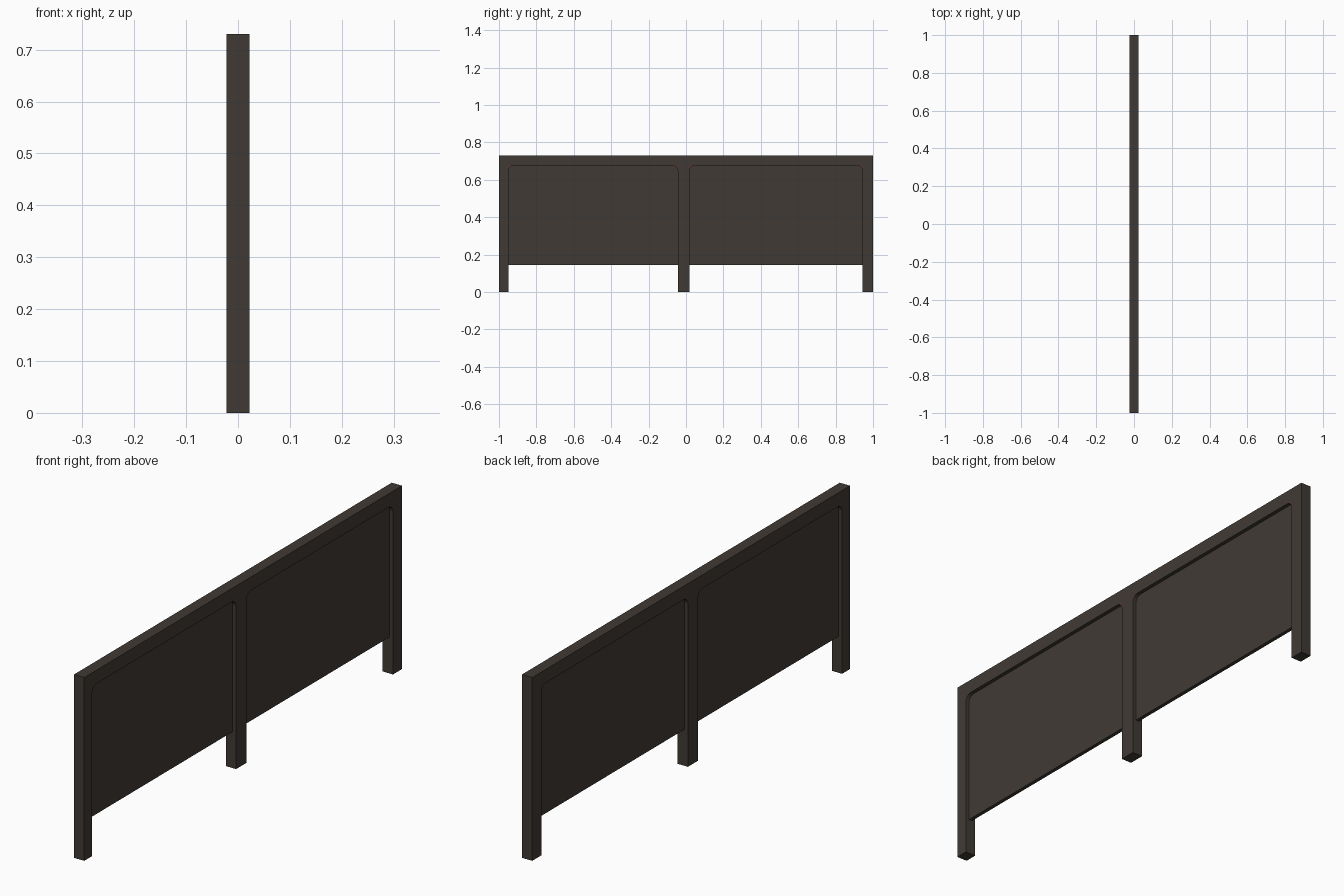
import bpy
import bmesh
import math

if "Cube" in bpy.data.objects:
    bpy.data.objects.remove(bpy.data.objects["Cube"], do_unlink=True)

HALF = 0.0225          # half depth of the frame
PANEL_HALF = 0.0075    # half depth of the recessed panels
HEIGHT, RAIL, PANEL_BOTTOM = 0.73, 0.676, 0.145
RADIUS = 0.028
BAYS = [(-0.95, -0.044), (0.02, 0.943)]


def material(name, color):
    m = bpy.data.materials.new(name)
    m.use_nodes = True
    m.diffuse_color = (*color, 1)
    bsdf = next(n for n in m.node_tree.nodes if n.type == 'BSDF_PRINCIPLED')
    bsdf.inputs["Base Color"].default_value = (*color, 1)
    bsdf.inputs["Roughness"].default_value = 0.8
    return m


wood = material("dark brown wood", (0.051, 0.042, 0.034))
red = material("reddish brown", (0.1, 0.036, 0.03))


def slab(name, outline, half, *mats):
    """Extrude a (y, z) outline through x; a second material goes on the x faces."""
    bm = bmesh.new()
    face = bm.faces.new([bm.verts.new((-half, y, z)) for y, z in outline])
    out = bmesh.ops.extrude_face_region(bm, geom=[face])
    verts = [g for g in out["geom"] if isinstance(g, bmesh.types.BMVert)]
    bmesh.ops.translate(bm, vec=(2 * half, 0, 0), verts=verts)
    bmesh.ops.recalc_face_normals(bm, faces=bm.faces)
    if len(mats) > 1:
        for f in bm.faces:
            f.material_index = int(abs(f.normal.x) > 0.9)
    mesh = bpy.data.meshes.new(name)
    bm.to_mesh(mesh)
    bm.free()
    for m in mats:
        mesh.materials.append(m)
    ob = bpy.data.objects.new(name, mesh)
    bpy.context.collection.objects.link(ob)
    return ob


# Frame: top rail and three legs in one outline
outline = [(-1, HEIGHT), (-1, 0)]
for a, b in BAYS:
    outline += [(a, 0), (a, RAIL), (b, RAIL), (b, 0)]
outline += [(1, 0), (1, HEIGHT)]
slab("frame", outline, HALF, wood)

for bay, (a, b) in zip(("front", "back"), BAYS):
    # Recessed panel
    slab(bay + "_panel",
         [(a, PANEL_BOTTOM), (b, PANEL_BOTTOM), (b, RAIL), (a, RAIL)],
         PANEL_HALF, wood)
    # Concave fillets in the upper corners
    for end, y, s in (("start", a, 1), ("end", b, -1)):
        arc = [(y + s * RADIUS * (1 - math.cos(t)), RAIL - RADIUS * (1 - math.sin(t)))
               for t in (i * math.pi / 12 for i in range(7))]
        slab(f"{bay}_panel_{end}_fillet", [(y, RAIL)] + arc, HALF, wood, red)
